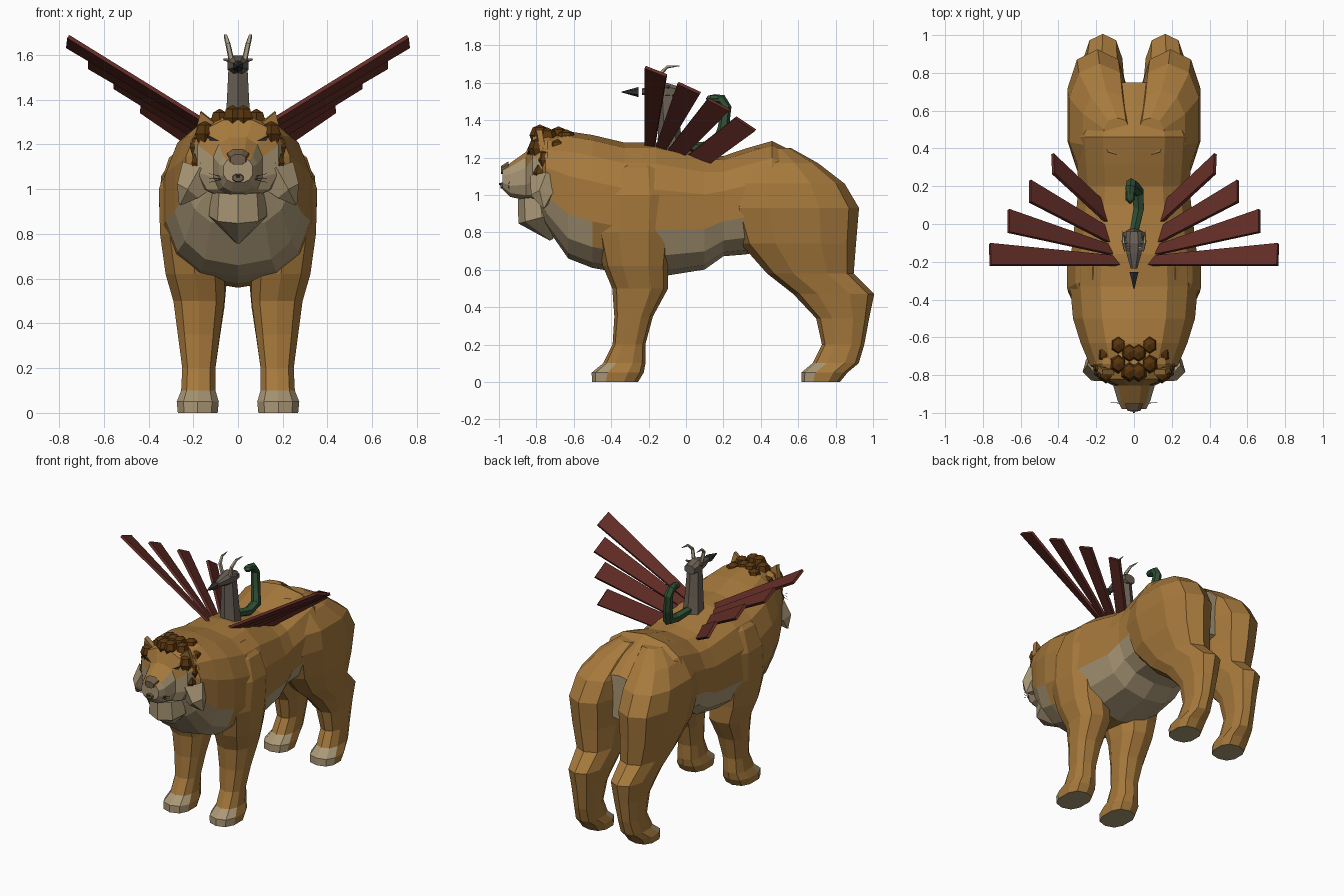
import bpy, bmesh
from math import sin, cos, pi, radians
from mathutils import Vector

if "Cube" in bpy.data.objects:
    bpy.data.objects.remove(bpy.data.objects["Cube"])


def material(name, r, g, b):
    m = bpy.data.materials.new(name)
    m.use_nodes = True
    m.diffuse_color = (r, g, b, 1)
    m.node_tree.nodes["Principled BSDF"].inputs["Base Color"].default_value = (r, g, b, 1)
    return m


FUR = material("tawny_fur", .38, .19, .045)
CREAM = material("cream_fur", .40, .31, .18)
MANE = material("dark_brown_mane", .1, .036, .004)
RED = material("wing_red", .13, .027, .02)
GREY = material("goat_grey", .14, .115, .09)
GREEN = material("snake_green", .03, .08, .035)
DARK = material("charcoal", .03, .03, .03)
NOSE = material("nose_brown", .16, .11, .065)
HORN = material("horn_ivory", .42, .36, .25)


def finish(name, bm, mats, rule=None, mirror=False):
    bmesh.ops.recalc_face_normals(bm, faces=bm.faces)
    if rule:
        for f in bm.faces:
            f.material_index = int(rule(f.calc_center_median(), f.normal))
    mesh = bpy.data.meshes.new(name)
    bm.to_mesh(mesh)
    bm.free()
    for m in mats:
        mesh.materials.append(m)
    ob = bpy.data.objects.new(name, mesh)
    bpy.context.collection.objects.link(ob)
    if mirror:
        ob.modifiers.new("Mirror", 'MIRROR').use_mirror_merge = False
    return ob


def skin(bm, rows):
    """Bridge consecutive point rings and cap both ends."""
    rings = [[bm.verts.new(p) for p in row] for row in rows]
    n = len(rings[0])
    for a, b in zip(rings, rings[1:]):
        for i in range(n):
            j = (i + 1) % n
            bm.faces.new((a[i], a[j], b[j], b[i]))
    bm.faces.new(rings[0])
    bm.faces.new(rings[-1])


def loft(name, rings, axis, mats, rule=None, mirror=False, sides=10):
    """Rounded-box sections; each ring is (position, x0, x1, low, high)."""
    rows = []
    for t, x0, x1, lo, hi in rings:
        row = []
        for k in range(sides):
            a = 2 * pi * (k + .5) / sides
            c, s = (abs(v) ** .8 * (1 if v > 0 else -1) for v in (cos(a), sin(a)))
            x = (x0 + x1) / 2 + c * (x1 - x0) / 2 * 1.03
            w = (lo + hi) / 2 + s * (hi - lo) / 2 * 1.03
            row.append((x, t, w) if axis == 'y' else (x, w, t))
        rows.append(row)
    bm = bmesh.new()
    skin(bm, rows)
    return finish(name, bm, mats, rule, mirror)


def tube(name, path, mat, mirror=False, sides=6):
    """Tapered tube through (x, y, z, radius) points."""
    pts = [Vector(p[:3]) for p in path]
    rows = []
    for i, p in enumerate(pts):
        d = (pts[min(i + 1, len(pts) - 1)] - pts[max(i - 1, 0)]).normalized()
        u = d.cross(Vector((1, 0, 0))).normalized()
        v = d.cross(u)
        rows.append([p + path[i][3] * (u * cos(2 * pi * k / sides) + v * sin(2 * pi * k / sides))
                     for k in range(sides)])
    bm = bmesh.new()
    skin(bm, rows)
    return finish(name, bm, [mat], None, mirror)


def blob(bm, loc, size, u=6, v=4):
    vs = bmesh.ops.create_uvsphere(bm, u_segments=u, v_segments=v, radius=1)["verts"]
    bmesh.ops.scale(bm, vec=size, verts=vs)
    bmesh.ops.translate(bm, vec=loc, verts=vs)


def plate(name, pts, depth, mat, mirror=True):
    """Flat polygon thickened along its normal."""
    bm = bmesh.new()
    f = bm.faces.new([bm.verts.new(p) for p in pts])
    f.normal_update()
    shift = f.normal * depth
    geo = bmesh.ops.extrude_face_region(bm, geom=[f])["geom"]
    bmesh.ops.translate(bm, vec=shift, verts=[g for g in geo if isinstance(g, bmesh.types.BMVert)])
    return finish(name, bm, [mat], None, mirror)


# Torso: cream chest, belly and seat under tawny fur
def torso_rule(c, n):
    chest = c.y < -.36 and c.z < .98 - 1.0 * (c.y + .72)
    belly = -.16 < c.y < .33 and c.z < .84
    seat = c.y > .66 and c.z < .97
    return chest or belly or seat


torso = [(-.81, .13, .99, 1.24), (-.75, .23, .84, 1.31), (-.63, .28, .67, 1.33),
         (-.5, .32, .62, 1.31), (-.33, .335, .59, 1.27), (-.16, .33, .57, 1.27),
         (.1, .30, .61, 1.21), (.2, .29, .68, 1.2), (.32, .3, .69, 1.24),
         (.46, .31, .72, 1.28), (.62, .26, .74, 1.2), (.75, .15, .8, 1.1)]
loft("torso", [(y, -w, w, lo, hi) for y, w, lo, hi in torso], 'y', [FUR, CREAM], torso_rule, sides=14)

# Legs with cream toes
front = [(0, .09, .27, -.5, -.26), (.05, .085, .275, -.5, -.23), (.1, .1, .255, -.44, -.22),
         (.2, .1, .25, -.39, -.22), (.35, .08, .27, -.38, -.18), (.5, .06, .29, -.39, -.1),
         (.62, .06, .325, -.44, -.1), (.8, .08, .35, -.48, -.08), (1.0, .1, .355, -.45, -.08),
         (1.14, .1, .31, -.4, -.12), (1.22, .1, .22, -.34, -.18)]
loft("front_legs", front, 'z', [FUR, CREAM], lambda c, n: c.z < .09 and (c.y < -.4 or n.z < -.9), True)
hind = [(0, .09, .27, .62, .82), (.05, .085, .275, .62, .86), (.1, .1, .25, .68, .92),
        (.2, .1, .24, .73, .95), (.34, .08, .25, .7, .975), (.47, .06, .27, .58, 1.0),
        (.58, .05, .29, .44, .89), (.74, .04, .33, .3, .9), (.93, .03, .355, .24, .915),
        (1.06, .02, .345, .26, .84), (1.17, .02, .27, .3, .7), (1.25, .02, .16, .37, .56)]
loft("hind_legs", hind, 'z', [FUR, CREAM], lambda c, n: c.z < .09 and (c.y < .72 or n.z < -.9), True)

# Head: tawny crown and bridge, cream cheeks and muzzle
head = [(-.58, .18, 1.0, 1.3), (-.74, .215, .96, 1.33), (-.82, .18, .96, 1.31), (-.855, .11, .97, 1.23),
        (-.94, .085, .99, 1.17), (-.98, .065, 1.03, 1.14)]
loft("head", [(y, -w, w, lo, hi) for y, w, lo, hi in head], 'y', [FUR, CREAM],
     lambda c, n: c.z < 1.2 and n.z < .6, sides=12)
loft("nose", [(-.95, -.05, .05, 1.11, 1.18), (-.99, -.035, .035, 1.11, 1.155)], 'y', [NOSE], sides=8)
loft("mouth", [(-.97, -.03, .03, 1.03, 1.07), (-.992, -.022, .022, 1.035, 1.065)], 'y', [NOSE], sides=8)
loft("tooth", [(-.985, -.01, .01, 1.05, 1.065), (-1.0, -.006, .006, 1.053, 1.062)], 'y', [DARK], sides=6)
plate("eyes", [(.085, -.852, 1.215), (.14, -.842, 1.24), (.125, -.842, 1.215)], .009, DARK)
for z in (1.03, 1.05, 1.07):
    tube("whiskers", [(.05, -.95, 1.05, .002), (.13, -.945, z, .001)], DARK, True, 3)
tube("cheek_tufts", [(.17, -.74, 1.06, .1), (.225, -.77, .99, .06), (.26, -.76, .93, .005)], CREAM, True, 5)
tube("chin_ruff", [(0, -.78, .99, .12), (0, -.77, .88, .13), (0, -.72, .76, .01)], CREAM, False, 8)
plate("ears", [(.09, -.77, 1.29), (.19, -.75, 1.24), (.165, -.77, 1.35)], .03, FUR)
plate("inner_ears", [(.11, -.775, 1.29), (.175, -.76, 1.26), (.16, -.777, 1.33)], .008, NOSE)

# Mane of faceted curls arching over the head
bm = bmesh.new()
for row, y in enumerate((-.765, -.665)):
    for deg in (-18, 8, 32, 62, 82, 98, 118, 148, 172, 198):
        a = radians(deg)
        y2 = y + .025 * cos(6 * a)
        blob(bm, (.175 * cos(a), y2, 1.165 + (.155 - .01 * row) * sin(a)), (.048, .055, .058))
finish("mane_curls", bm, [MANE])

# Wings: four blades a side, fanned from the shoulders
tips = [((.755, -.215, 1.69), (.76, -.1, 1.645)), ((.66, -.04, 1.605), (.66, .08, 1.55)),
        ((.545, .12, 1.52), (.545, .235, 1.46)), ((.42, .27, 1.42), (.425, .375, 1.35))]
roots = [(.06, -.215, 1.26), (.06, -.17, 1.23), (.06, -.13, 1.2), (.06, -.06, 1.16), (.06, .03, 1.1)]
for i, (a, b) in enumerate(tips):
    plate("wing_feather_%d" % (i + 1), [roots[i], a, b, roots[i + 1]], -.018, RED)

# Goat: neck, head, beard, ears and swept horns
tube("goat_neck", [(0, -.08, 1.18, .075), (0, -.09, 1.35, .06), (0, -.1, 1.56, .048)], GREY)
loft("goat_head", [(-.04, -.04, .04, 1.52, 1.58), (-.1, -.048, .048, 1.51, 1.6), (-.16, -.04, .04, 1.52, 1.59),
                   (-.235, -.018, .018, 1.535, 1.57)], 'y', [GREY], sides=8)
tube("goat_beard", [(0, -.255, 1.55, .027), (0, -.345, 1.55, .002)], DARK)
tube("goat_ears", [(.035, -.1, 1.575, .012), (.065, -.09, 1.58, .004)], GREY, True, 4)
tube("goat_horns", [(.03, -.13, 1.58, .013), (.045, -.135, 1.65, .012), (.055, -.1, 1.685, .009),
                    (.06, -.035, 1.69, .002)], HORN, True, 5)

# Snake rising behind the goat
tube("snake_body", [(0, -.04, 1.27, .025), (.025, .08, 1.25, .032), (.02, .17, 1.27, .034),
                    (0, .2, 1.36, .03), (-.015, .215, 1.47, .028), (-.02, .19, 1.51, .028),
                    (-.02, .15, 1.515, .024)], GREEN)
bm = bmesh.new()
blob(bm, (-.02, .15, 1.515), (.03, .045, .022))
finish("snake_head", bm, [GREEN])
